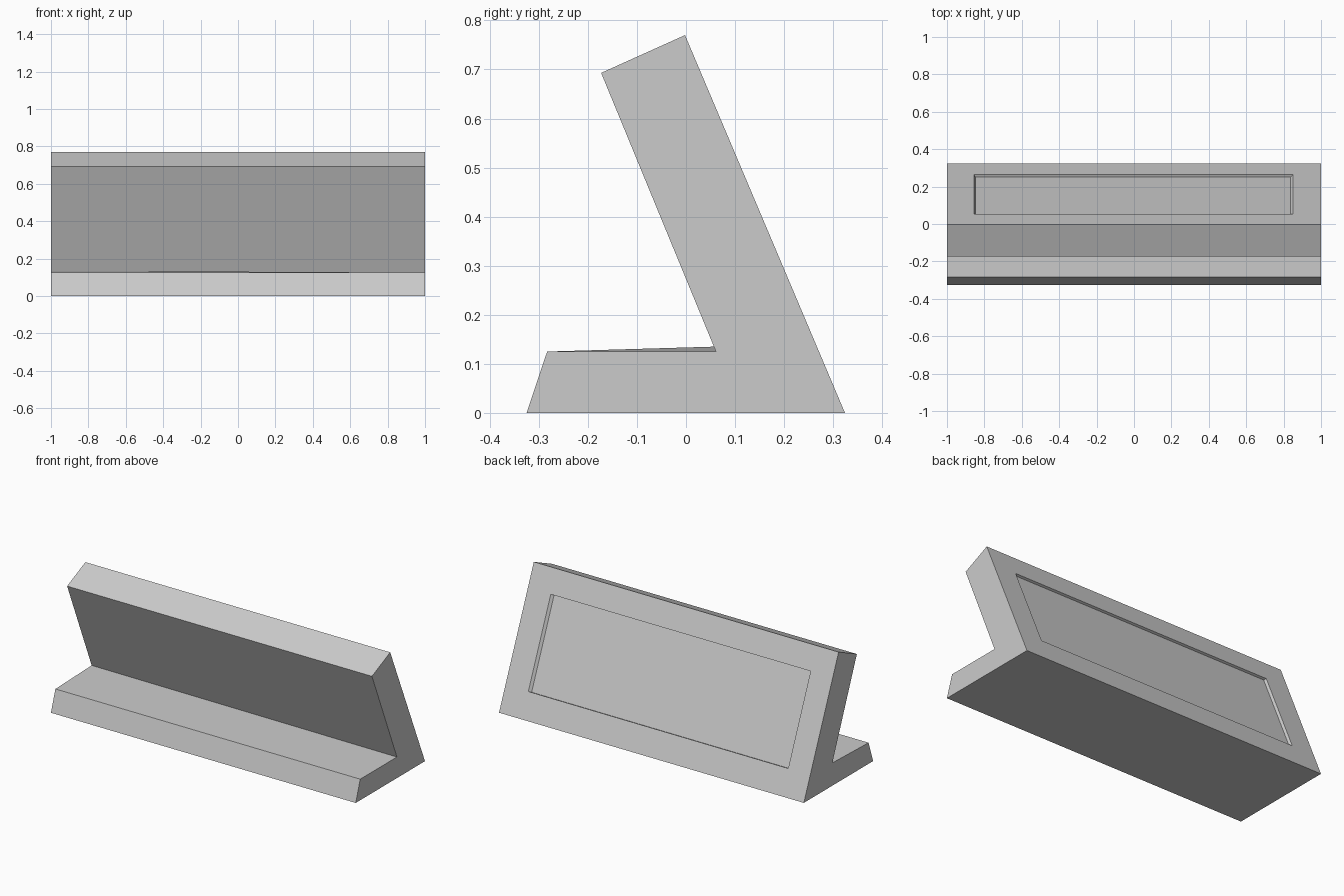
import bpy, bmesh
from mathutils import Vector

cube = bpy.data.objects.get("Cube")
if cube:
    bpy.data.objects.remove(cube, do_unlink=True)

grey = bpy.data.materials.new("plain grey")
grey.use_nodes = True
colour = (0.6, 0.6, 0.6, 1)
grey.diffuse_color = colour
grey.node_tree.nodes["Principled BSDF"].inputs["Base Color"].default_value = colour

# Side profile (y, z): foot, ledge, leaning slab
profile = [(-0.325, 0), (-0.283, 0.125), (0.061, 0.125),
           (-0.173, 0.693), (-0.002, 0.77), (0.324, 0)]
bm = bmesh.new()
right = [bm.verts.new((1, y, z)) for y, z in profile]
left = [bm.verts.new((-1, y, z)) for y, z in profile]
left[2].co = (-1, 0.057, 0.135)  # ledge rises slightly towards one end
bm.faces.new(right)
bm.faces.new(left)
sides = []
for i in range(len(profile)):
    j = (i + 1) % len(profile)
    sides.append(bm.faces.new((right[i], right[j], left[j], left[i])))
bmesh.ops.recalc_face_normals(bm, faces=bm.faces[:])

# Shallow recessed panel in the sloping back
back = sides[4]
normal = back.normal.copy()
top, bottom = Vector((0, *profile[4])), Vector((0, *profile[5]))
centre = back.calc_center_median()


def place_panel(x_min, x_max, upper, lower, depth):
    for v in back.verts:
        p = top.lerp(bottom, upper if v.co.z > centre.z else lower)
        p.x = x_max if v.co.x > 0 else x_min
        v.co = p - normal * depth


bmesh.ops.inset_individual(bm, faces=[back], thickness=0.15)
place_panel(-0.855, 0.85, 0.17, 0.815, 0)
bmesh.ops.inset_individual(bm, faces=[back], thickness=0.01)
place_panel(-0.848, 0.837, 0.17, 0.815, 0.014)

mesh = bpy.data.meshes.new("angled_stand")
bm.to_mesh(mesh)
bm.free()
mesh.materials.append(grey)
stand = bpy.data.objects.new("angled_stand", mesh)
bpy.context.collection.objects.link(stand)
